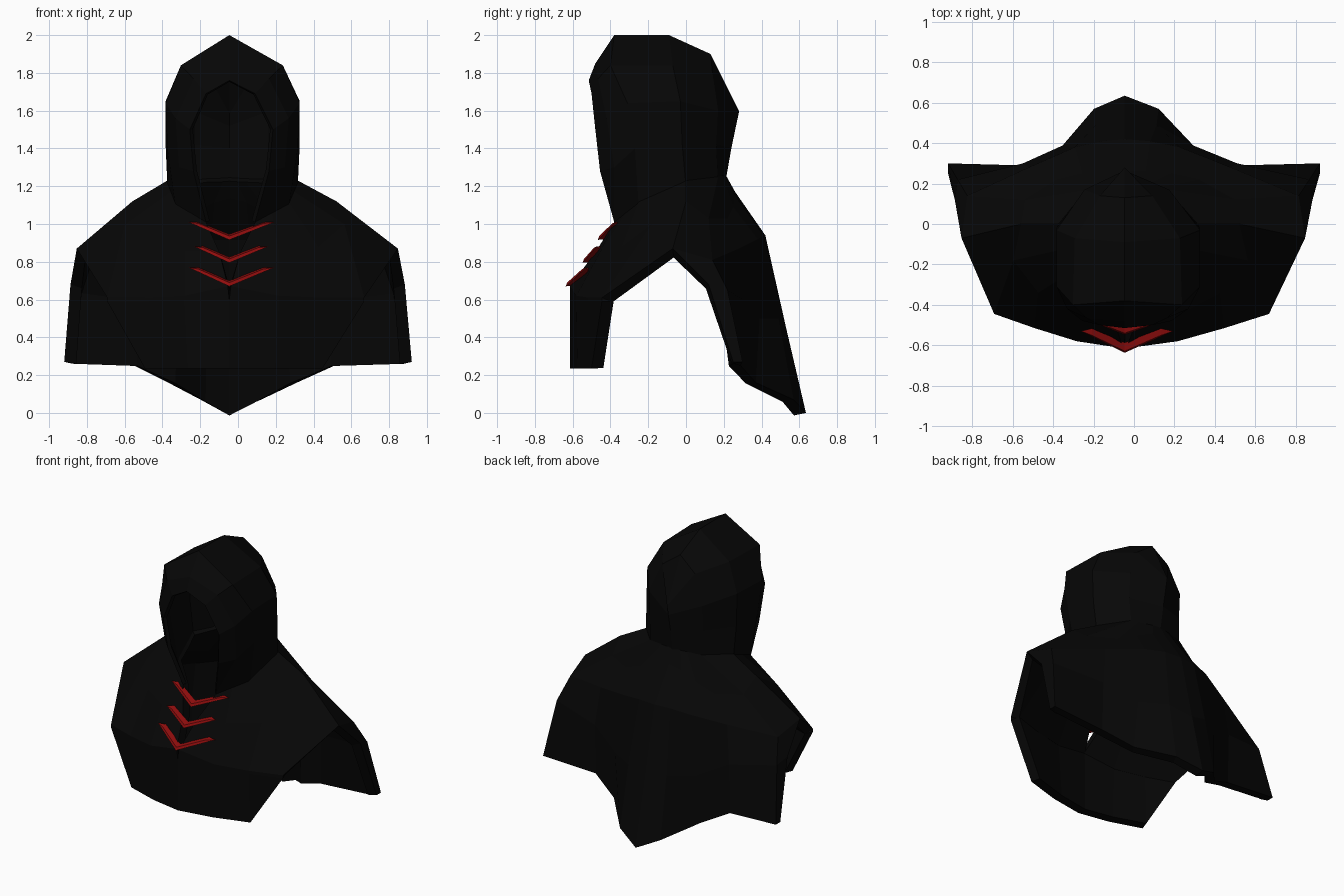
import bpy, bmesh
from mathutils import Vector

cube = bpy.data.objects.get("Cube")
if cube:
    bpy.data.objects.remove(cube, do_unlink=True)


def material(name, color, rough):
    m = bpy.data.materials.new(name)
    m.use_nodes = True
    m.diffuse_color = (*color, 1)
    node = m.node_tree.nodes["Principled BSDF"]
    node.inputs["Base Color"].default_value = (*color, 1)
    node.inputs["Roughness"].default_value = rough
    return m


BLACK = material("black_cloth", (0.002, 0.002, 0.002), 0.8)
RED = material("red_trim", (0.28, 0.004, 0.004), 0.6)


def place(p, side):
    """Mirror a half point; the middle seam sits slightly off centre."""
    x, y, z = p
    return Vector((side * x - 0.046 * (1 - x / 0.92), y, z))


def finish(name, bm, mat, center=None):
    bmesh.ops.remove_doubles(bm, verts=bm.verts, dist=0.002)
    bmesh.ops.recalc_face_normals(bm, faces=bm.faces)
    if center:
        out = sum(f.normal.dot(f.calc_center_median() - Vector(center)) * f.calc_area() for f in bm.faces)
        if out < 0:
            bmesh.ops.reverse_faces(bm, faces=bm.faces)
    me = bpy.data.meshes.new(name)
    bm.to_mesh(me)
    bm.free()
    me.materials.append(mat)
    ob = bpy.data.objects.new(name, me)
    bpy.context.collection.objects.link(ob)
    return ob


def cloth(name, patches, center, thickness):
    """Quad sheets between neighbouring columns, mirrored, then thickened inward."""
    bm = bmesh.new()
    for side in (-1, 1):
        for cols in patches:
            for a, b in zip(cols, cols[1:]):
                for i in range(min(len(a), len(b)) - 1):
                    pts = []
                    for p in (a[i], a[i + 1], b[i + 1], b[i]):
                        if p not in pts:
                            pts.append(p)
                    if len(pts) > 2:
                        bm.faces.new([bm.verts.new(place(p, side)) for p in pts])
    ob = finish(name, bm, BLACK, center)
    mod = ob.modifiers.new("Thickness", "SOLIDIFY")
    mod.thickness = thickness
    mod.offset = -1


# Neck line, front to back; the hood tucks slightly below it
neck = [(.13, -.38, 1.01), (.3, -.25, 1.12), (.345, 0, 1.23), (.2, .17, 1.25), (0, .21, 1.26)]
tuck = [neck[0]] + [(x, y, z - .03) for x, y, z in neck[1:]]

# Hood: arcs from crown to neck, running from the face opening to the back
hood = [
    [(0, -.515, 1.76), (.13, -.5, 1.69), (.22, -.48, 1.5), (.2, -.455, 1.28), tuck[0]],
    [(0, -.48, 1.85), (.2, -.465, 1.77), (.3, -.42, 1.56), (.28, -.38, 1.3), tuck[0]],
    [(0, -.38, 2), (.27, -.4, 1.84), (.355, -.31, 1.64), (.345, -.27, 1.4), tuck[1]],
    [(0, -.09, 2), (.26, -.07, 1.84), (.355, -.03, 1.65), (.355, -.02, 1.42), tuck[2]],
    [(0, .13, 1.9), (.13, .14, 1.8), (.21, .17, 1.6), (.21, .16, 1.42), tuck[3]],
    [(0, .28, 1.6), (0, .28, 1.59), (0, .265, 1.52), (0, .24, 1.4), tuck[4]],
]
cloth("hood", [hood], (0, -.1, 1.5), 0.025)

# Mantle: columns from neck to hem, shoulder column joins both halves
shoulder = [neck[2], (.54, 0, 1.12), (.85, -.07, .87)]
hem_corner = (.47, -.5, .235)
front = [
    [neck[0], (.055, -.48, .85), (.008, -.615, .67), (0, -.615, .6), (0, -.615, .235)],
    [(.215, -.315, 1.065), (.25, -.45, .86), (.25, -.58, .62), (.25, -.58, .6), (.23, -.575, .235)],
    [neck[1], (.45, -.34, .88), (.47, -.515, .61), (.47, -.515, .59), hem_corner],
    [(.3225, -.125, 1.175), (.58, -.18, 1.0), (.68, -.445, .61), (.68, -.445, .59), hem_corner],
    shoulder,
]
back = [
    shoulder + [(.885, .12, .68), (.92, .25, .27)],
    [neck[3], (.52, .12, 1.03), (.82, .14, .81), (.87, .22, .65), (.92, .3, .27)],
    [(.15, .18, 1.2525), (.35, .22, 1.03), (.5, .28, .87), (.53, .3, .6), (.53, .29, .25)],
    [(.1, .19, 1.255), (.22, .25, 1.09), (.26, .38, .92), (.32, .39, .5), (.34, .37, .16)],
    [(.05, .2, 1.2575), (.1, .26, 1.15), (.12, .41, .94), (.15, .49, .5), (.16, .57, .07)],
    [neck[4], (0, .26, 1.17), (0, .42, .94), (0, .53, .45), (0, .635, 0)],
]
cloth("mantle", [front, back], (0, 0, .5), 0.065)

# Chest chevrons: even red bars that come to a point at the outer ends
profile = [Vector(p) for p in ((0, 0, 0), (0, .008, .02), (0, .05, .03), (0, .05, .004))]
chevrons = [
    ("upper_chevron", (0, -.467, .916), (.228, -.375, 1.01)),
    ("middle_chevron", (0, -.548, .795), (.195, -.475, .88)),
    ("lower_chevron", (0, -.637, .67), (.228, -.53, .77)),
]
for name, tip, end in chevrons:
    bm = bmesh.new()
    tip, end = Vector(tip), Vector(end)
    inner = [tip + p for p in profile]
    outer = [tip.lerp(end, .75) + p * .8 for p in profile]
    for side in (-1, 1):
        for i in range(4):
            j = (i + 1) % 4
            for pts in ((inner[i], inner[j], outer[j], outer[i]), (outer[i], outer[j], end)):
                bm.faces.new([bm.verts.new(place(v, side)) for v in pts])
    finish(name, bm, RED)
